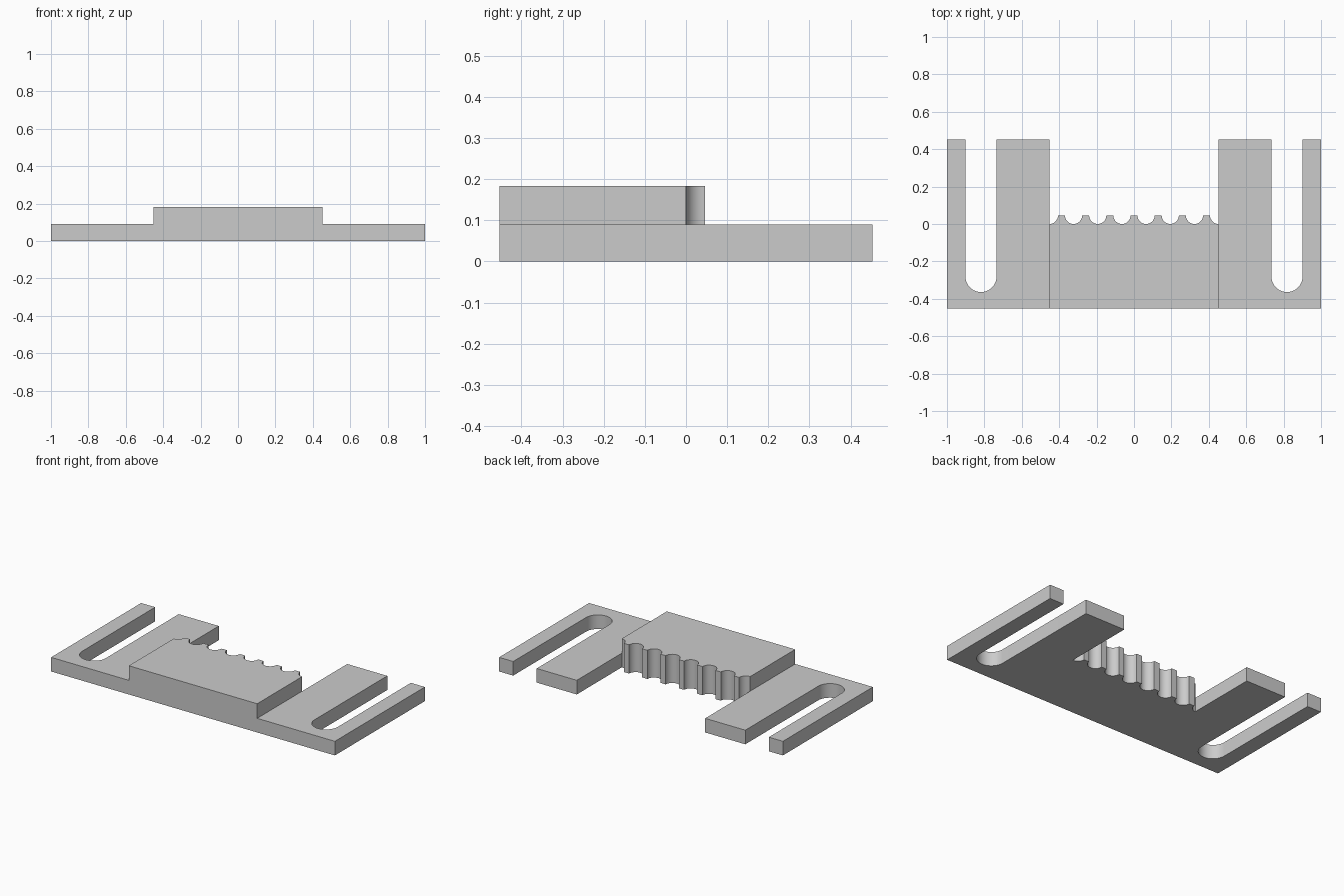
import bpy
import bmesh
from math import pi, cos, sin

cube = bpy.data.objects.get("Cube")
if cube:
    bpy.data.objects.remove(cube, do_unlink=True)

HALF_DEPTH = 0.453
PAD_HALF = 0.4525
BASE_H, PAD_H = 0.09, 0.183
SLOT_X, SLOT_Y, SLOT_R = 0.818, -0.281, 0.083
NOTCHES = 7
PITCH = 2 * PAD_HALF / NOTCHES
NOTCH_R = 0.046


def arc(cx, cy, r, start, end, steps):
    """Points along a circular arc."""
    angles = [start + (end - start) * i / steps for i in range(steps + 1)]
    return [(cx + r * cos(a), cy + r * sin(a)) for a in angles]


# Slotted arm outline on the +x side
arm = [(PAD_HALF, -HALF_DEPTH), (1, -HALF_DEPTH), (1, HALF_DEPTH),
       (SLOT_X + SLOT_R, HALF_DEPTH)]
arm += arc(SLOT_X, SLOT_Y, SLOT_R, 0, -pi, 24)
arm += [(SLOT_X - SLOT_R, HALF_DEPTH), (PAD_HALF, HALF_DEPTH), (PAD_HALF, 0)]
mirrored_arm = [(-x, y) for x, y in reversed(arm)]

# Centre pad outline with a scalloped back edge, half notches at both ends
pad = [(-PAD_HALF, -HALF_DEPTH), (PAD_HALF, -HALF_DEPTH)]
for i in range(NOTCHES + 1):
    start = -pi / 2 if i == 0 else 0
    end = -pi / 2 if i == NOTCHES else -pi
    steps = 8 if i in (0, NOTCHES) else 16
    pad += arc(PAD_HALF - i * PITCH, NOTCH_R, NOTCH_R,
               -pi / 2 if i == 0 else start, -pi if i == 0 else end, steps)

# Flat faces sharing their seams, raised to the plate and then the pad height
bm = bmesh.new()
faces = [bm.faces.new([bm.verts.new((x, y, 0)) for x, y in outline])
         for outline in (arm, pad, mirrored_arm)]
bmesh.ops.remove_doubles(bm, verts=bm.verts, dist=0.0001)


def raise_faces(faces, height):
    result = bmesh.ops.extrude_face_region(bm, geom=faces)["geom"]
    verts = [g for g in result if isinstance(g, bmesh.types.BMVert)]
    bmesh.ops.translate(bm, verts=verts, vec=(0, 0, height))
    return [g for g in result if isinstance(g, bmesh.types.BMFace)]


tops = raise_faces(list(bm.faces), BASE_H)
centre = min(tops, key=lambda f: abs(f.calc_center_median().x))
raise_faces([centre], PAD_H - BASE_H)

# Merge the coplanar wall pieces so the walls run in single faces
bmesh.ops.recalc_face_normals(bm, faces=bm.faces)
bmesh.ops.dissolve_limit(bm, angle_limit=0.001, verts=bm.verts, edges=bm.edges)

mesh = bpy.data.meshes.new("notched_mounting_plate")
bm.to_mesh(mesh)
bm.free()
plate = bpy.data.objects.new("notched_mounting_plate", mesh)
bpy.context.collection.objects.link(plate)

# Plain grey
grey = bpy.data.materials.new("plain_grey")
grey.use_nodes = True
colour = (0.6, 0.6, 0.6, 1)
grey.diffuse_color = colour
grey.node_tree.nodes["Principled BSDF"].inputs["Base Color"].default_value = colour
mesh.materials.append(grey)

# Smooth curved walls, crisp corners
bpy.ops.object.select_all(action="DESELECT")
plate.select_set(True)
bpy.context.view_layer.objects.active = plate
bpy.ops.object.shade_smooth_by_angle(angle=pi / 6)
